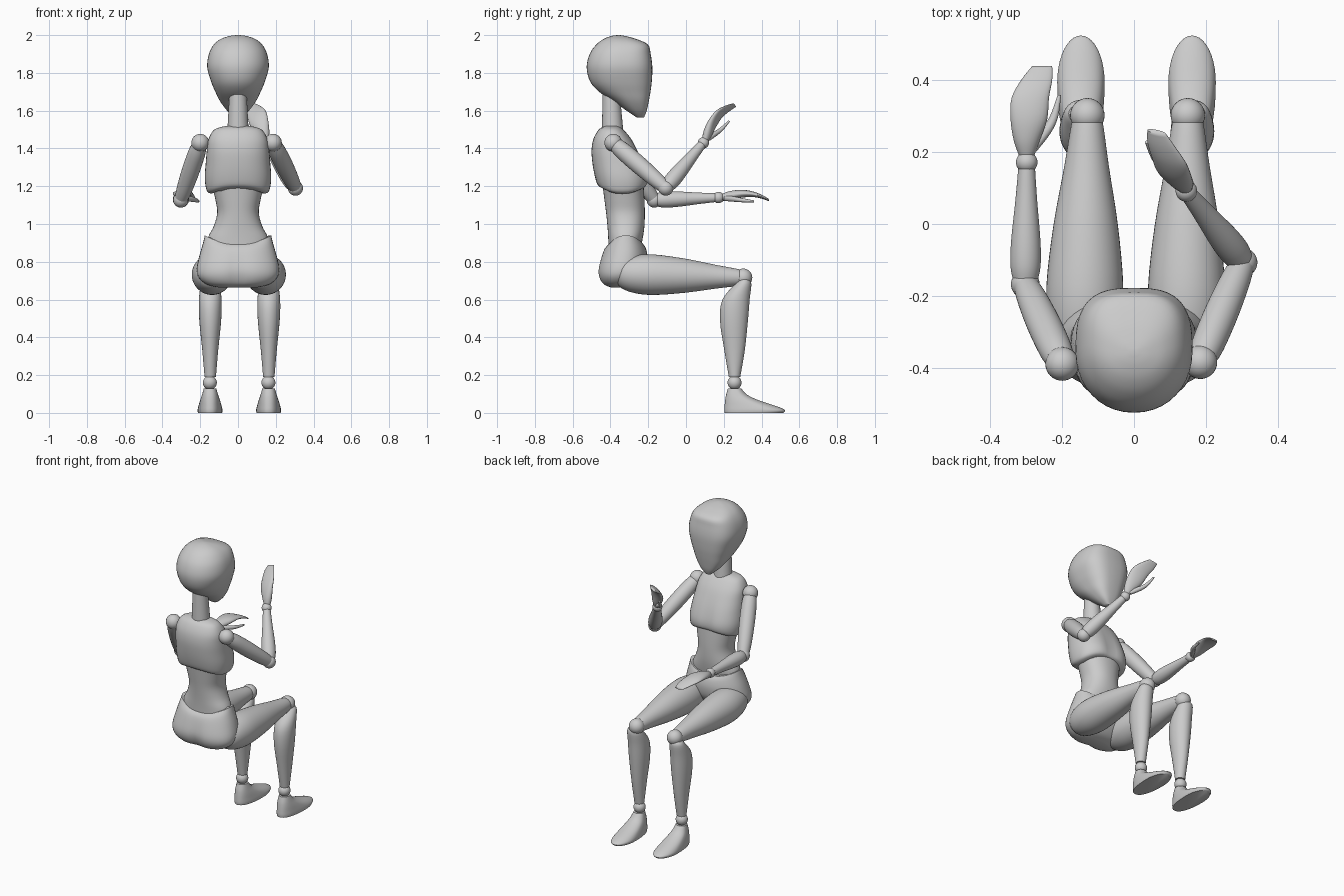
import bpy, bmesh, math
from mathutils import Vector as V

if "Cube" in bpy.data.objects:
    bpy.data.objects.remove(bpy.data.objects["Cube"])

SEG = 40


def skin(name, rings, angle=45):
    # bridge closed rings of points into one capped, smooth surface
    bm = bmesh.new()
    loops = [[bm.verts.new(p) for p in r] for r in rings]
    for a, b in zip(loops, loops[1:]):
        for i in range(len(a)):
            j = (i + 1) % len(a)
            bm.faces.new((a[i], a[j], b[j], b[i]))
    bm.faces.new(loops[0])
    bm.faces.new(loops[-1])
    bmesh.ops.recalc_face_normals(bm, faces=bm.faces)
    me = bpy.data.meshes.new(name)
    bm.to_mesh(me)
    bm.free()
    ob = bpy.data.objects.new(name, me)
    bpy.context.collection.objects.link(ob)
    bpy.ops.object.select_all(action='DESELECT')
    ob.select_set(True)
    bpy.context.view_layer.objects.active = ob
    bpy.ops.object.shade_smooth_by_angle(angle=math.radians(angle))
    return ob


def smooth_rows(rows, n=4):
    # Catmull-Rom interpolation of section parameters
    w = max(len(r) for r in rows)
    rows = [tuple(r) + (0,) * (w - len(r)) for r in rows]
    out = []
    for i in range(len(rows) - 1):
        q = rows[max(i - 1, 0)], rows[i], rows[i + 1], rows[min(i + 2, len(rows) - 1)]
        for k in range(n):
            t = k / n
            out.append([0.5 * (2 * b + (c - a) * t + (2*a - 5*b + 4*c - d) * t*t
                               + (3*b - a - 3*c + d) * t**3) for a, b, c, d in zip(*q)])
    return out + [list(rows[-1])]


def power(v, n):
    return math.copysign(abs(v) ** (2 / n), v)


def body(name, rows, x=0, nf=2, nb=2, bias=0.5, angle=45):
    # rows: z, back y, front y, half width, front cleft, back cleft, side lift
    rings = []
    for row in smooth_rows(rows):
        z, yb, yf, rx, cf, cb, lift = (row + [0] * 3)[:7]
        yc = yb + bias * (yf - yb)
        ring = []
        for i in range(SEG):
            a = 2 * math.pi * i / SEG
            c, s = math.cos(a), math.sin(a)
            n = nf if s > 0 else nb
            px = rx * power(c, n)
            py = yc + (yf - yc if s > 0 else yc - yb) * power(s, n)
            py -= (cf if s > 0 else cb) * s * math.exp(-(px / 0.045) ** 2)
            ring.append(V((x + px, py, z + lift * c * c)))
        rings.append(ring)
    return skin(name, rings, angle)


def limb(name, a, b, profile):
    # round tapered limb from a to b; profile: fraction, radius
    a, b = V(a), V(b)
    d = (b - a).normalized()
    u = d.orthogonal().normalized()
    w = d.cross(u)
    rings = [[a.lerp(b, t) + (u * math.cos(k * 2 * math.pi / SEG)
              + w * math.sin(k * 2 * math.pi / SEG)) * r for k in range(SEG)]
             for t, r in smooth_rows(profile)]
    return skin(name, rings)


def ball(name, p, r):
    bpy.ops.mesh.primitive_uv_sphere_add(segments=32, ring_count=16, radius=r, location=p)
    bpy.context.object.name = name
    bpy.ops.object.shade_smooth()


def blade(name, o, d, t, n, rows):
    # rows: along, sideways centre, half width, normal offset, half thickness
    rings = [[o + d * s + t * (c + w * math.cos(k * math.pi / 12))
              + n * (off + h * math.sin(k * math.pi / 12)) for k in range(24)]
             for s, c, w, off, h in smooth_rows(rows)]
    return skin(name, rings, 60)


# Head with flattened face
body("head", [(1.565, -.262, -.222, .02), (1.60, -.315, -.208, .058), (1.65, -.385, -.197, .095),
              (1.70, -.46, -.188, .12), (1.755, -.508, -.181, .143), (1.83, -.526, -.178, .163),
              (1.90, -.51, -.187, .154), (1.95, -.475, -.202, .128), (1.98, -.435, -.265, .09),
              (1.995, -.395, -.32, .045), (2.0, -.365, -.35, .01)], nf=2.9, nb=2.1, angle=50)
limb("neck", (0, -.388, 1.48), (0, -.398, 1.74), [(0, .057), (.5, .05), (1, .043)])

# Torso
body("chest", [(1.518, -.43, -.36, .07), (1.50, -.462, -.332, .125), (1.45, -.49, -.29, .156),
               (1.39, -.5, -.255, .165, .004), (1.32, -.495, -.222, .171, .01),
               (1.25, -.482, -.2, .176, .014, 0, -.01), (1.205, -.466, -.205, .165, .01, 0, -.03),
               (1.19, -.44, -.235, .14, 0, 0, -.03)], nf=2.4, nb=2.4)
body("waist", [(1.21, -.442, -.225, .138), (1.13, -.432, -.22, .12), (1.06, -.423, -.218, .11),
               (.99, -.416, -.22, .128), (.93, -.412, -.228, .158), (.87, -.41, -.24, .168)], nf=2.2, nb=2.2)
body("pelvis", [(.895, -.405, -.228, .176, 0, 0, .045), (.87, -.432, -.212, .185, 0, .003, .03),
                (.82, -.453, -.203, .205, 0, .008, .01), (.76, -.468, -.212, .219, 0, .014),
                (.715, -.463, -.24, .207, 0, .018), (.68, -.44, -.28, .165, 0, .015),
                (.664, -.40, -.33, .10, 0, .005)], nf=2.2, nb=2.3)

# Legs: hip x, knee x, shin x
for side, hip, knee, shin in (("left", -.14, -.13, -.147), ("right", .145, .15, .163)):
    limb(side + "_thigh", (hip, -.37, .738), (knee, .295, .716),
         [(0, .045), (.05, .078), (.15, .1), (.3, .107), (.55, .09), (.8, .062), (.95, .047), (1, .04)])
    ball(side + "_knee", (knee, .303, .716), .048)
    body(side + "_shin", [(.705, .28, .335, .035), (.68, .258, .346, .049), (.60, .193, .337, .06),
                          (.49, .18, .328, .058), (.33, .203, .311, .042), (.19, .227, .287, .03)], x=shin)
    ball(side + "_ankle", (shin - .002, .257, .16), .037)
    body(side + "_foot", [(0, .205, .515, .064), (.015, .203, .524, .066), (.035, .204, .48, .062),
                          (.065, .207, .39, .053), (.095, .212, .325, .043), (.13, .222, .292, .033)],
         x=shin - .001, nb=2.3, bias=.6)

# Arms: shoulder, elbow, wrist, then hand direction, thumb side and back of hand
arms = (("left", (-.20, -.39, 1.43), (-.303, -.168, 1.127), (-.299, .172, 1.14),
         (0, 1, 0), (1, 0, 0), (0, 0, 1)),
        ("right", (.185, -.385, 1.43), (.304, -.107, 1.19), (.146, .092, 1.43),
         (-.18, .54, .82), (-.91, .2, -.33), (-.34, -.8, .45)))
for side, sh, el, wr, d, t, n in arms:
    ball(side + "_shoulder", sh, .047)
    limb(side + "_upper_arm", sh, el, [(.06, .04), (.2, .046), (.5, .047), (.8, .042), (.97, .035)])
    ball(side + "_elbow", el, .04)
    limb(side + "_forearm", el, wr, [(.03, .034), (.15, .042), (.35, .041), (.7, .03), (.97, .023)])
    ball(side + "_wrist", wr, .03)
    axes = [V(v).normalized() for v in (d, t, n)]
    blade(side + "_palm", V(wr), *axes,
          [(.015, 0, .02, 0, .018), (.06, 0, .036, .01, .024), (.12, .006, .051, .02, .021),
           (.18, .01, .052, .018, .015), (.23, .028, .043, .004, .010), (.268, .043, .028, -.014, .006)])
    blade(side + "_thumb", V(wr), *axes,
          [(.03, .012, .015, -.003, .015), (.08, .048, .018, -.008, .014),
           (.125, .075, .012, -.014, .011), (.188, .091, .005, -.02, .005)])
